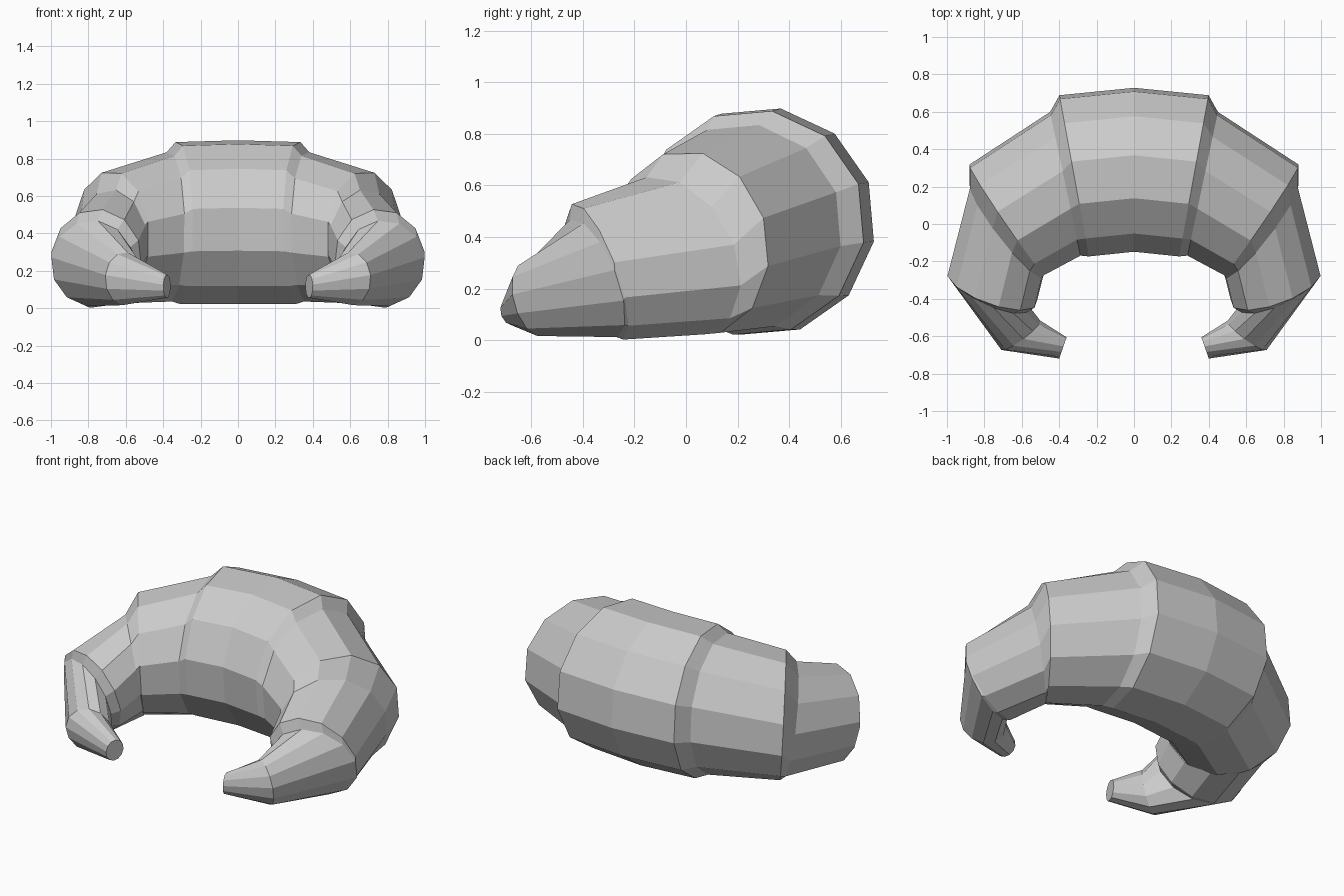
import bpy
import bmesh
from math import sin, cos, radians
from mathutils import Vector

SIDES = 12

cube = bpy.data.objects.get("Cube")
if cube:
    bpy.data.objects.remove(cube)

# Plain grey surface
grey = bpy.data.materials.new("Plain grey")
grey.use_nodes = True
colour = (0.6, 0.6, 0.6, 1)
grey.diffuse_color = colour
grey.node_tree.nodes["Principled BSDF"].inputs["Base Color"].default_value = colour


def ring(outer, inner, low, high, lean=0, turn=-10):
    """Cross-section standing on a line from the inner to the outer curve."""
    o, i = Vector((*outer, 0)), Vector((*inner, 0))
    centre = (o + i) / 2 + Vector((0, 0, (low + high) / 2))
    across = (o - i) / 2
    up = Vector((0, -lean, (high - low) / 2))
    angles = [radians(turn + 360 * k / SIDES) for k in range(SIDES)]
    return [centre + across * cos(a) + up * sin(a) for a in angles]


def roll(name, rings, capped=False):
    """Loft the rings into a flat-shaded tube and mirror it to the other side."""
    bm = bmesh.new()
    loops = [[bm.verts.new(p) for p in r] for r in rings]
    for a, b in zip(loops, loops[1:]):
        for k in range(SIDES):
            n = (k + 1) % SIDES
            bm.faces.new((a[k], a[n], b[n], b[k]))
    if capped:
        bm.faces.new(loops[-1])
    mesh = bpy.data.meshes.new(name)
    bm.to_mesh(mesh)
    bm.free()
    mesh.materials.append(grey)
    obj = bpy.data.objects.new(name, mesh)
    bpy.context.collection.objects.link(obj)
    mirror = obj.modifiers.new("Mirror", "MIRROR")
    mirror.use_axis[0] = True
    mirror.use_clip = True


# Rings shared where one roll tucks into the next
centre = ring((0, .735), (0, -.155), .015, .905)
lip = ring((.40, .695), (.24, -.18), .015, .895)
shoulder = ring((.45, .605), (.285, -.175), .03, .84)
shoulder_end = ring((.885, .32), (.475, -.275), .015, .735, .03, -14)
arm = ring((.88, .20), (.48, -.28), .02, .635, .08, -22)
arm_end = ring((1.0, -.265), (.515, -.42), 0, .53, .09, -22)
tip = ring((1.0, -.265), (.56, -.45), .01, .47, .08, -22)
tip_bend = ring((.71, -.67), (.50, -.52), .015, .30, .03, -22)
tip_end = ring((.40, -.72), (.36, -.605), .055, .18, 0, -22)

# Thick middle with its overlapping edge
roll("middle_roll", [centre, lip, shoulder])
# Next layer on each side
roll("shoulder_rolls", [shoulder, shoulder_end, arm])
# Narrower layer curving to the front
roll("arm_rolls", [arm, arm_end, tip])
# Pointed ends curling inward
roll("tips", [tip, tip_bend, tip_end], capped=True)
